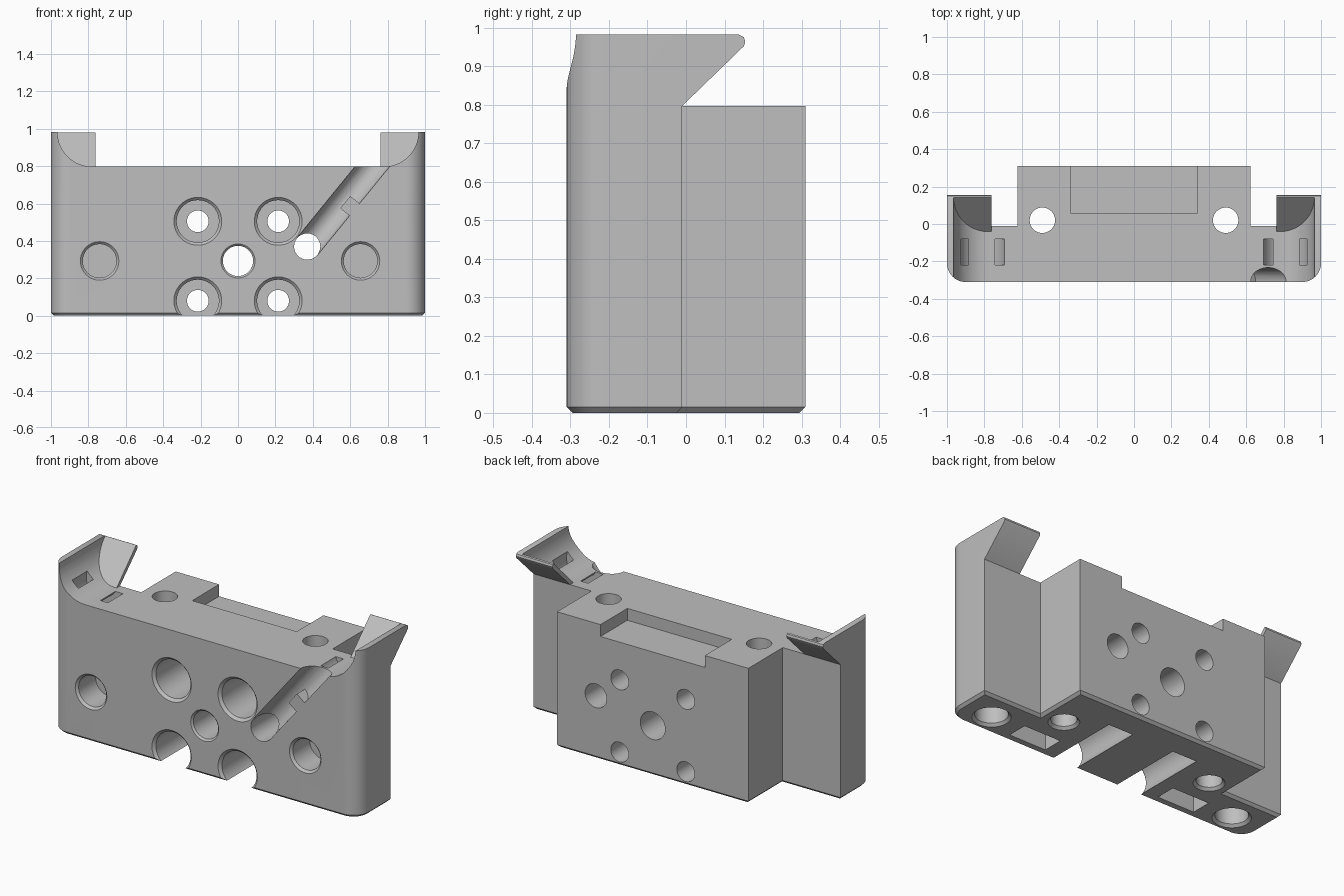
import bpy, bmesh, math
from mathutils import Vector, Matrix

if "Cube" in bpy.data.objects:
    bpy.data.objects.remove(bpy.data.objects["Cube"], do_unlink=True)

FRONT, BACK, TOP, DECK = -0.31, 0.31, 0.982, 0.797
STEP = -0.01          # back face of the wide front slab
CHAMFER = 0.015

grey = bpy.data.materials.new("plain grey")
grey.use_nodes = True
grey.diffuse_color = (0.52, 0.52, 0.52, 1)
grey.node_tree.nodes["Principled BSDF"].inputs["Base Color"].default_value = grey.diffuse_color


def finish(bm, name):
    bmesh.ops.recalc_face_normals(bm, faces=bm.faces[:])
    mesh = bpy.data.meshes.new(name)
    bm.to_mesh(mesh)
    bm.free()
    mesh.materials.append(grey)
    ob = bpy.data.objects.new(name, mesh)
    bpy.context.collection.objects.link(ob)
    return ob


def skin(rings, closed=False):
    """Join matching loops of points into a solid."""
    bm = bmesh.new()
    loops = [[bm.verts.new(p) for p in ring] for ring in rings]
    n = len(loops[0])
    pairs = list(zip(loops, loops[1:]))
    if closed:
        pairs.append((loops[-1], loops[0]))
    else:
        bm.faces.new(loops[0])
        bm.faces.new(loops[-1])
    for a, b in pairs:
        for i in range(n):
            j = (i + 1) % n
            bm.faces.new((a[i], a[j], b[j], b[i]))
    bmesh.ops.recalc_face_normals(bm, faces=bm.faces[:])
    return bm


def box(x0, x1, y0, y1, z0, z1):
    return skin([[(x, y0, z0), (x, y1, z0), (x, y1, z1), (x, y0, z1)] for x in (x0, x1)])


def lathe(origin, direction, profile, closed=False, sides=40):
    """Solid of revolution from (distance along axis, radius) pairs."""
    turn = Vector(direction).to_track_quat('Z', 'Y').to_matrix().to_4x4()
    place = Matrix.Translation(origin) @ turn
    rings = []
    for h, r in profile:
        angles = [math.tau * i / sides for i in range(sides)]
        rings.append([place @ Vector((r * math.cos(a), r * math.sin(a), h)) for a in angles])
    return skin(rings, closed)


def bevel(bm, test, offset, segments):
    edges = [e for e in bm.edges if test(*[v.co for v in e.verts])]
    bmesh.ops.bevel(bm, geom=edges, offset=offset, offset_type='OFFSET',
                    segments=segments, profile=0.5, affect='EDGES')


def chamfer_base(bm):
    bevel(bm, lambda a, b: max(a.z, b.z) < 0.001, CHAMFER, 1)


def combine(target, bm, operation='DIFFERENCE'):
    tool = finish(bm, "tool")
    tool.hide_render = True
    mod = target.modifiers.new("cut", 'BOOLEAN')
    mod.operation, mod.solver, mod.object = operation, 'EXACT', tool
    bpy.context.view_layer.objects.active = target
    bpy.ops.object.modifier_apply(modifier=mod.name)
    bpy.data.objects.remove(tool, do_unlink=True)


def hole(target, origin, direction, r, depth, rim=0.0):
    profile = [(-0.05, r + rim), (0, r + rim), (rim, r), (depth, r)]
    combine(target, lathe(origin, direction, profile if rim else [profile[0], profile[-1]]))


# Wide front slab with overhanging upper lip and rounded front corners
side = [(FRONT, 0), (STEP, 0), (STEP, DECK), (0.15, 0.952), (0.154, 0.963),
        (0.15, 0.976), (0.138, TOP), (FRONT, TOP)]
slab = skin([[(x, y, z) for y, z in side] for x in (-1, 1)])
bevel(slab, lambda a, b: max(a.y, b.y) < FRONT + 0.001 and abs(a.z - b.z) > 0.5, 0.1, 12)
chamfer_base(slab)
body = finish(slab, "mount_body")

# Narrow rear block
rear = box(-0.623, 0.623, -0.1, BACK, 0, 0.85)
chamfer_base(rear)
combine(body, rear, 'UNION')

# Level deck between the two corner ears
combine(body, box(-0.762, 0.762, -0.6, 0.6, DECK, 1.2))

# Hollow the ears: round inner corner in front of a sloping back panel
for s in (-1, 1):
    r = TOP - DECK
    arc = [(0.78 + r * math.sin(a), TOP - r * math.cos(a))
           for a in [math.pi / 2 * i / 16 for i in range(17)]]
    outline = [(0.7, DECK)] + arc + [(0.78 + r, 1.1), (0.7, 1.1)]
    combine(body, skin([[(s * x, -0.6, z) for x, z in outline],
                        [(s * x, z - 0.838, z) for x, z in outline]]))
    # Curved strap tunnel under the round corner
    combine(body, lathe((s * 0.81, -0.15, 0.83), (0, 1, 0),
                        [(-0.07, 0.075), (0.07, 0.075), (0.07, 0.122), (-0.07, 0.122)], True))

# Shallow pocket at the back of the deck
combine(body, box(-0.34, 0.34, 0.06, 0.5, DECK - 0.07, 1))

IN, UP, DOWN = (0, 1, 0), (0, 0, 1), (0, 0, -1)

# Four deep counterbored screw holes, the lower pair open to the base
for x in (-0.215, 0.215):
    for z in (0.08, 0.505):
        combine(body, lathe((x, FRONT, z), IN, [
            (-0.05, 0.128), (0, 0.128), (CHAMFER, 0.113), (0.46, 0.113), (0.46, 0.058), (0.8, 0.058)]))

# Centre hole, cable hole and two blind front holes
hole(body, (0, FRONT, 0.293), IN, 0.081, 0.8, 0.01)
hole(body, (0.37, FRONT, 0.37), IN, 0.07, 0.8)
hole(body, (-0.74, FRONT, 0.293), IN, 0.09, 0.17, 0.013)
hole(body, (0.655, FRONT, 0.293), IN, 0.09, 0.17, 0.013)

# Vertical holes and base pockets
for s in (-1, 1):
    hole(body, (s * 0.49, 0.02, 0), UP, 0.068, 1, CHAMFER)
    hole(body, (s * 0.81, -0.18, 0), UP, 0.087, 0.18, CHAMFER)
    combine(body, box(s * 0.5 - 0.12, s * 0.5 + 0.12, -0.26, -0.14, -0.1, 0.18))

# Diagonal cable groove on the front
slope = Vector((0.35, 0, 0.43)).normalized()
across = Vector((slope.z, 0, -slope.x))
start = Vector((0.37, FRONT + 0.005, 0.37))
combine(body, lathe(start, slope, [(0, 0.072), (0.75, 0.072)]))

# Retaining tab reaching over the groove
frame = Matrix((slope, (0, 1, 0), across)).transposed().to_4x4()
tab = box(0.27, 0.355, 0, 0.09, 0.008, 0.085)
tab.transform(Matrix.Translation(start - Vector((0, 0.004, 0))) @ frame)
clip_tab = finish(tab, "groove_tab")

# Smooth the round surfaces, keep corners crisp
bpy.ops.object.select_all(action='DESELECT')
body.select_set(True)
bpy.context.view_layer.objects.active = body
bpy.ops.object.shade_smooth_by_angle(angle=math.radians(30))
